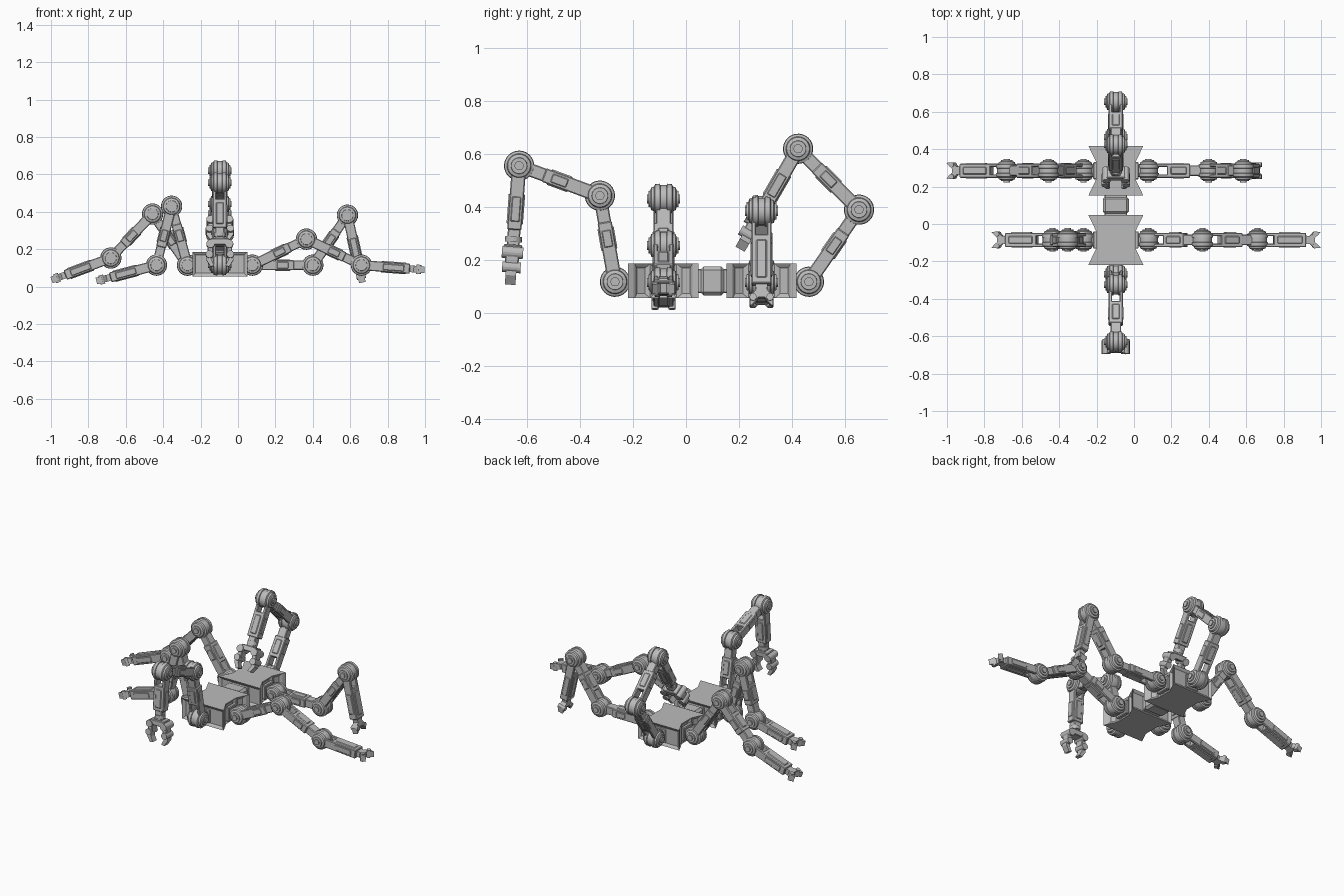
import bpy, bmesh
from math import pi, radians
from mathutils import Matrix, Vector

cube = bpy.data.objects.get("Cube")
if cube:
    bpy.data.objects.remove(cube, do_unlink=True)

grey = bpy.data.materials.new("metal_grey")
grey.use_nodes = True
colour = (0.5, 0.5, 0.5, 1)
grey.diffuse_color = colour
grey.node_tree.nodes["Principled BSDF"].inputs["Base Color"].default_value = colour


def box(bm, x, y, z, bevel=0.004):
    """Bevelled box from three (low, high) ranges."""
    size = [b - a for a, b in (x, y, z)]
    mid = [(a + b) / 2 for a, b in (x, y, z)]
    made = bmesh.ops.create_cube(bm, size=1, matrix=Matrix.Translation(mid) @ Matrix.Diagonal(size).to_4x4())
    edges = {e for v in made["verts"] for e in v.link_edges}
    bmesh.ops.bevel(bm, geom=list(edges), offset=bevel, segments=1, affect="EDGES")


def slab(bm, x, y, z):
    """Box centred on the limb axis, given half width and half height."""
    box(bm, x, (-y, y), (-z, z))


def prism(bm, outline, low, high):
    """Extrude an xy outline; returns the side faces."""
    face = bm.faces.new([bm.verts.new((x, y, low)) for x, y in outline])
    top = bmesh.ops.extrude_face_region(bm, geom=[face])["geom"]
    verts = [g for g in top if isinstance(g, bmesh.types.BMVert)]
    bmesh.ops.translate(bm, verts=verts, vec=(0, 0, high - low))
    bmesh.ops.recalc_face_normals(bm, faces=bm.faces)
    bm.normal_update()
    return [f for f in bm.faces if abs(f.normal.z) < 0.5]


def cylinder(bm, centre, axis, radius, depth):
    turn = Vector((0, 0, 1)).rotation_difference(Vector(axis)).to_matrix().to_4x4()
    bmesh.ops.create_cone(bm, cap_ends=True, segments=16, radius1=radius, radius2=radius,
                          depth=depth, matrix=Matrix.Translation(centre) @ turn)


def finish(bm, name, smooth=False):
    bmesh.ops.recalc_face_normals(bm, faces=bm.faces)
    mesh = bpy.data.meshes.new(name)
    bm.to_mesh(mesh)
    bm.free()
    mesh.materials.append(grey)
    if smooth:
        mesh.shade_smooth()
        mesh.set_sharp_from_angle(angle=radians(25))
    return mesh


def place(mesh, name, matrix):
    obj = bpy.data.objects.new(name, mesh)
    bpy.context.collection.objects.link(obj)
    obj.matrix_world = matrix


def joint_mesh():
    """Stepped drum turned around the y axis."""
    half = [(0, 0.063), (0.017, 0.063), (0.017, 0.056), (0.03, 0.056), (0.031, 0.05),
            (0.043, 0.046), (0.046, 0.036), (0.055, 0.032), (0.057, 0.014), (0.052, 0.012)]
    profile = half + [(r, -h) for r, h in reversed(half)]
    bm = bmesh.new()
    verts = [bm.verts.new((r, h, 0)) for r, h in profile]
    edges = [bm.edges.new(pair) for pair in zip(verts, verts[1:])]
    bmesh.ops.spin(bm, geom=verts + edges, cent=(0, 0, 0), axis=(0, 1, 0),
                   angle=2 * pi, steps=28, use_duplicate=False)
    bmesh.ops.remove_doubles(bm, verts=bm.verts, dist=0.0005)
    return finish(bm, "joint", True)


def beam(bm, fork_end, body_end):
    """Forked beam with raised panels, shared by all limb segments."""
    for s in (-1, 1):
        box(bm, (0.02, fork_end + 0.01), sorted((s * 0.02, s * 0.038)), (-0.027, 0.027))
    slab(bm, (fork_end, body_end), 0.038, 0.027)
    slab(bm, (fork_end + 0.03, body_end - 0.03), 0.041, 0.018)
    slab(bm, (fork_end + 0.02, body_end - 0.02), 0.02, 0.031)


def link_mesh():
    bm = bmesh.new()
    beam(bm, 0.1, 0.225)
    slab(bm, (0.215, 0.3), 0.028, 0.025)
    return finish(bm, "link")


def shin_mesh():
    """Last leg segment with a forked foot."""
    bm = bmesh.new()
    half = [(0.24, 0.024), (0.28, 0.021), (0.305, 0.045), (0.338, 0.042), (0.322, 0.024), (0.306, 0.012)]
    prism(bm, half + [(x, -y) for x, y in reversed(half)], -0.018, 0.018)
    beam(bm, 0.085, 0.26)
    for s in (-1, 1):
        cylinder(bm, (0.307, s * 0.032, 0), (0, 0, 1), 0.013, 0.05)
    return finish(bm, "shin")


def gripper_mesh():
    """Last arm segment with a wrist and two bent fingers."""
    bm = bmesh.new()
    beam(bm, 0.085, 0.24)
    slab(bm, (0.23, 0.3), 0.024, 0.024)
    cylinder(bm, (0.275, 0, 0), (1, 0, 0), 0.032, 0.02)
    slab(bm, (0.295, 0.33), 0.05, 0.035)
    for s in (-1, 1):
        box(bm, (0.31, 0.38), sorted((s * 0.036, s * 0.066)), (-0.026, 0.026))
        cylinder(bm, (0.325, s * 0.05, 0), (0, 0, 1), 0.022, 0.08)
        cylinder(bm, (0.38, s * 0.056, 0), (0, 0, 1), 0.02, 0.07)
        prism(bm, [(0.37, s * 0.07), (0.41, s * 0.072), (0.445, s * 0.05),
                   (0.44, s * 0.03), (0.41, s * 0.045), (0.37, s * 0.042)], -0.02, 0.02)
    return finish(bm, "gripper")


def bracket_mesh():
    bm = bmesh.new()
    slab(bm, (-0.09, 0), 0.032, 0.03)
    slab(bm, (-0.075, -0.052), 0.046, 0.044)
    return finish(bm, "bracket")


def hub_mesh():
    """Waisted block with recessed panels round the sides."""
    quarter = [(0.147, 0.133), (0.136, 0.11), (0.107, 0.05)]
    right = quarter + [(x, -y) for x, y in reversed(quarter)]
    outline = right + [(-x, y) for x, y in reversed(right)]
    bm = bmesh.new()
    sides = prism(bm, outline, 0.055, 0.185)
    wide = [f for f in sides if f.calc_area() > 0.006]
    bmesh.ops.inset_individual(bm, faces=wide, thickness=0.014, depth=-0.006)
    bmesh.ops.inset_individual(bm, faces=wide, thickness=0.01, depth=-0.006)
    return finish(bm, "hub")


joint, link, shin = joint_mesh(), link_mesh(), shin_mesh()
gripper, bracket, hub = gripper_mesh(), bracket_mesh(), hub_mesh()
CX, FRONT, BACK = -0.097, -0.085, 0.285


def limb(name, points, end_mesh, end_length, to_world, side):
    """Chain of joints and segments through (reach, height) points."""
    pts = [to_world(*p) for p in points]
    side = Vector(side)

    def frame(origin, along, length=1):
        along = along.normalized()
        axes = Matrix((along, side, along.cross(side))).transposed().to_4x4()
        return Matrix.Translation(origin) @ axes @ Matrix.Diagonal((length, 1, 1, 1))

    outward = side.cross(Vector((0, 0, 1)))
    if outward.dot(pts[0] - Vector((CX, FRONT if name.startswith("front") else BACK, 0))) < 0:
        outward = -outward
    place(bracket, name + "_bracket", frame(pts[0], outward))
    for i, (a, b) in enumerate(zip(pts, pts[1:])):
        last = i == 2
        full = end_length if last else 0.325
        part = ("_end" if last else "_link_%d" % (i + 1))
        place(joint, "%s_joint_%d" % (name, i + 1), frame(a, b - a))
        place(end_mesh if last else link, name + part, frame(a, b - a, (b - a).length / full))


# Four walking legs: points are (x, z)
legs = {
    "front_left_leg": (FRONT, [(0.077, 0.115), (0.366, 0.254), (0.66, 0.115), (0.997, 0.09)]),
    "front_right_leg": (FRONT, [(-0.27, 0.115), (-0.355, 0.43), (-0.436, 0.115), (-0.757, 0.03)]),
    "back_left_leg": (BACK, [(0.077, 0.115), (0.4, 0.115), (0.585, 0.382), (0.665, 0.022)]),
    "back_right_leg": (BACK, [(-0.27, 0.115), (-0.457, 0.388), (-0.68, 0.153), (-0.997, 0.035)]),
}
for name, (y, points) in legs.items():
    limb(name, points, shin, 0.338, lambda x, z, y=y: Vector((x, y, z)), (0, 1, 0))

# Two gripping arms: points are (y, z)
arms = {
    "front_arm": [(-0.268, 0.117), (-0.325, 0.442), (-0.63, 0.555), (-0.664, 0.106)],
    "back_arm": [(0.464, 0.117), (0.653, 0.389), (0.423, 0.619), (0.204, 0.24)],
}
for name, points in arms.items():
    limb(name, points, gripper, 0.445, lambda y, z: Vector((CX, y, z)), (1, 0, 0))

# Body hubs and the waist between them
place(hub, "front_hub", Matrix.Translation((CX, FRONT, 0)))
place(hub, "back_hub", Matrix.Translation((CX, BACK, 0)))
bm = bmesh.new()
box(bm, (-0.07, 0.07), (-0.047, 0.047), (0.065, 0.175), 0.014)
box(bm, (-0.06, 0.06), (-0.07, 0.07), (0.075, 0.165))
place(finish(bm, "waist"), "waist", Matrix.Translation((CX, 0.1, 0)))
